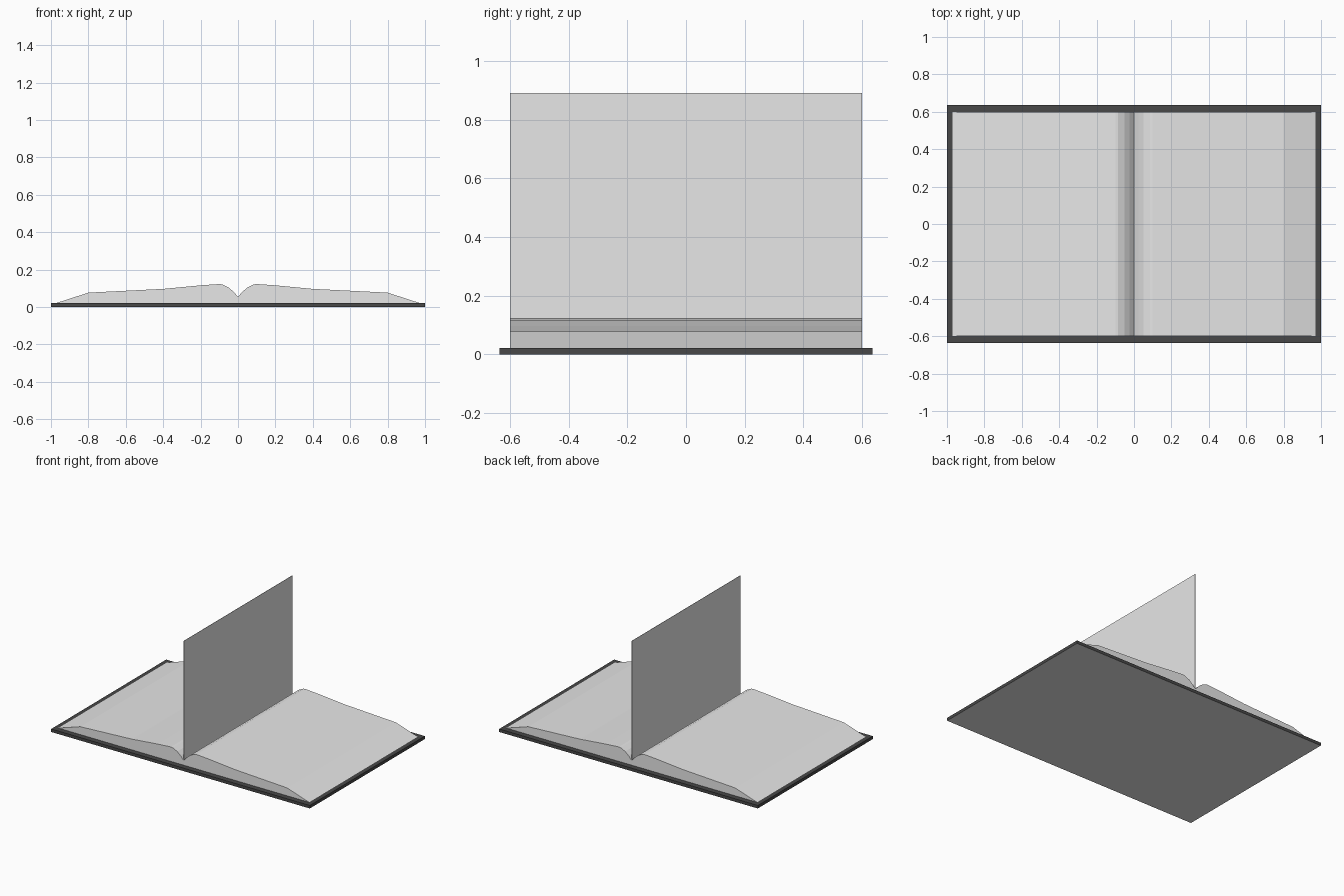
import bpy, bmesh

if "Cube" in bpy.data.objects:
    bpy.data.objects.remove(bpy.data.objects["Cube"])


def material(name, value):
    m = bpy.data.materials.new(name)
    m.diffuse_color = (value, value, value, 1)
    m.use_nodes = True
    m.node_tree.nodes["Principled BSDF"].inputs["Base Color"].default_value = m.diffuse_color
    return m


paper = material("pale paper", 0.8)
dark = material("dark cover", 0.065)


def finish(name, bm, mats):
    bmesh.ops.recalc_face_normals(bm, faces=bm.faces)
    mesh = bpy.data.meshes.new(name)
    bm.to_mesh(mesh)
    bm.free()
    for m in mats:
        mesh.materials.append(m)
    ob = bpy.data.objects.new(name, mesh)
    bpy.context.collection.objects.link(ob)
    return ob


def box(name, size, centre, mats):
    bm = bmesh.new()
    bmesh.ops.create_cube(bm, size=1)
    for v in bm.verts:
        v.co = [c * s + o for c, s, o in zip(v.co, size, centre)]
    return finish(name, bm, mats)


def page_block(name, side, profile, half_depth):
    bm = bmesh.new()
    verts = [bm.verts.new((side * x, -half_depth, z)) for x, z in profile]
    face = bm.faces.new(verts)
    ext = bmesh.ops.extrude_face_region(bm, geom=[face])
    moved = [g for g in ext["geom"] if isinstance(g, bmesh.types.BMVert)]
    bmesh.ops.translate(bm, verts=moved, vec=(0, 2 * half_depth, 0))
    return finish(name, bm, [paper])


# Open cover: dark board with a pale underside
cover = box("cover", (2, 1.27, 0.021), (0, 0, 0.0105), [dark, paper])
for p in cover.data.polygons:
    p.material_index = 1 if p.normal.z < -0.5 else 0

# Two stacks of pages curving down into the spine
profile = [(0, 0.022), (0.97, 0.022), (0.80, 0.077), (0.40, 0.097),
           (0.20, 0.116), (0.10, 0.123), (0.085, 0.121), (0.05, 0.104),
           (0.025, 0.083), (0, 0.055)]
page_block("left_pages", -1, profile, 0.6)
page_block("right_pages", 1, profile, 0.6)

# Single leaf standing upright in the middle
box("upright_leaf", (0.002, 1.2, 0.84), (0, 0, 0.47), [paper])
